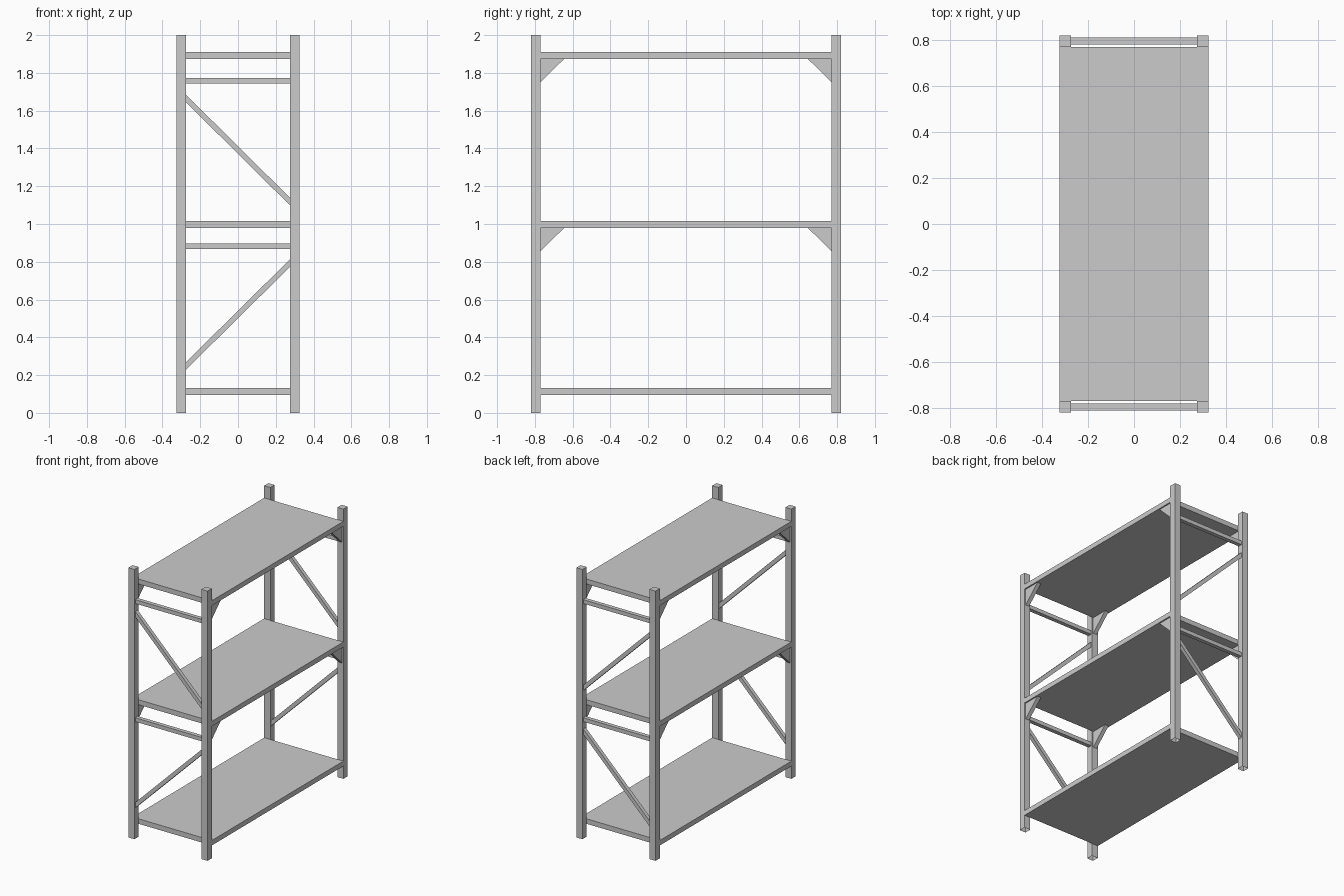
import bpy, bmesh

if "Cube" in bpy.data.objects:
    bpy.data.objects.remove(bpy.data.objects["Cube"])

PX, PY, PW = 0.30, 0.796, 0.025   # post centre and half width
Y_IN = PY - PW                    # inner face of posts
X_IN = PX - PW


def finish(name, bm):
    mesh = bpy.data.meshes.new(name)
    bm.to_mesh(mesh)
    bm.free()
    ob = bpy.data.objects.new(name, mesh)
    bpy.context.collection.objects.link(ob)
    return ob


def prism(name, profile, axis, a, b, open_bottom=False):
    """Extrude a 2D profile along axis (0=x, 1=y, 2=z) from a to b."""
    bm = bmesh.new()
    pts = []
    for p in profile:
        co = list(p)
        co.insert(axis, a)
        pts.append(bm.verts.new(co))
    face = bm.faces.new(pts)
    ext = bmesh.ops.extrude_face_region(bm, geom=[face], use_keep_orig=True)
    for v in ext["geom"]:
        if isinstance(v, bmesh.types.BMVert):
            v.co[axis] = b
    bmesh.ops.recalc_face_normals(bm, faces=bm.faces)
    if open_bottom:
        low = [f for f in bm.faces if all(v.co.z < 1e-4 for v in f.verts)]
        bmesh.ops.delete(bm, geom=low, context='FACES_ONLY')
    return finish(name, bm)


def rect(x0, x1, y0, y1):
    return [(x0, y0), (x1, y0), (x1, y1), (x0, y1)]


# Shelves
for name, z in (("bottom", 0.095), ("middle", 0.978), ("top", 1.873)):
    prism(name + "_shelf", rect(-PX - PW, PX + PW, -Y_IN, Y_IN), 2, z, z + 0.037)

for sy, end in ((-1, "front"), (1, "back")):
    for sx, side in ((-1, "left"), (1, "right")):
        # Corner posts: capped tube, open at the foot
        cx, cy = sx * PX, sy * PY
        prism(f"{end}_{side}_post", rect(cx - PW, cx + PW, cy - PW, cy + PW),
              2, 0, 2, open_bottom=True)
        # Triangular gussets under the two upper shelves
        for level, z in (("middle", 0.978), ("top", 1.873)):
            tri = [(sy * Y_IN, z), (sy * (Y_IN - 0.125), z), (sy * Y_IN, z - 0.122)]
            prism(f"{end}_{side}_{level}_gusset", tri, 0, cx - 0.015, cx + 0.015)

    # Horizontal end rails
    y0, y1 = sy * PY - 0.015, sy * PY + 0.015
    for level, z in (("lower", 0.868), ("upper", 1.744)):
        prism(f"{end}_{level}_rail", rect(-X_IN, X_IN, z, z + 0.029), 1, y0, y1)

    # Diagonal braces, trimmed at the posts
    for level, zl, zr in (("lower", 0.249, 0.793), ("upper", 1.664, 1.119)):
        h = 0.02
        para = [(-X_IN, zl - h), (X_IN, zr - h), (X_IN, zr + h), (-X_IN, zl + h)]
        prism(f"{end}_{level}_brace", para, 1, y0 + 0.001, y1 - 0.001)
